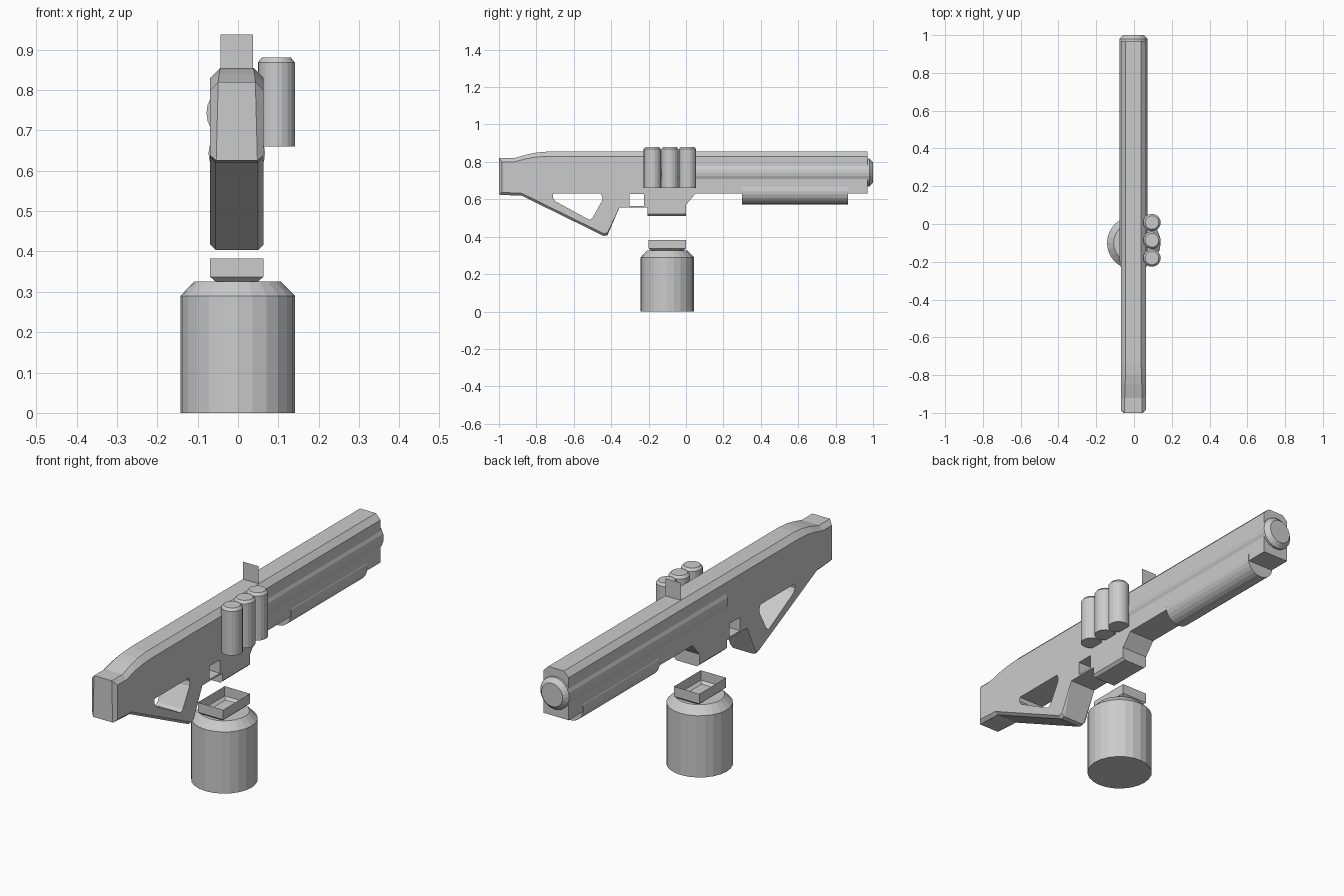
import bpy, bmesh
from math import pi, cos, sin
from mathutils import Matrix, Vector

if "Cube" in bpy.data.objects:
    bpy.data.objects.remove(bpy.data.objects["Cube"])

CX = -0.003   # centre plane of the body
HW = 0.066    # body half width


def finish(name, bm, matrix=Matrix()):
    bmesh.ops.remove_doubles(bm, verts=bm.verts, dist=0.0001)
    bmesh.ops.recalc_face_normals(bm, faces=bm.faces)
    bm.transform(matrix)
    mesh = bpy.data.meshes.new(name)
    bm.to_mesh(mesh)
    bm.free()
    obj = bpy.data.objects.new(name, mesh)
    bpy.context.collection.objects.link(obj)
    return obj


def loft(name, rings, cap_start=True, cap_end=True, matrix=Matrix()):
    """Skin closed rings of points."""
    bm = bmesh.new()
    loops = [[bm.verts.new(p) for p in ring] for ring in rings]
    for a, b in zip(loops, loops[1:]):
        for i in range(len(a)):
            j = (i + 1) % len(a)
            bm.faces.new((a[i], a[j], b[j], b[i]))
    if cap_start:
        bm.faces.new(loops[0][::-1])
    if cap_end:
        bm.faces.new(loops[-1])
    return finish(name, bm, matrix)


def lathe(name, profile, loc, sides, along_y=False):
    """Revolve (radius, height) pairs around z, or around y."""
    rings = [[(r * cos(2 * pi * i / sides), r * sin(2 * pi * i / sides), h)
              for i in range(sides)] for r, h in profile]
    m = Matrix.Translation(Vector(loc))
    if along_y:
        m = m @ Matrix.Rotation(-pi / 2, 4, 'X')
    return loft(name, rings, matrix=m)


def prism(name, outline, half):
    return loft(name, [[(CX + s * half, y, z) for y, z in outline] for s in (-1, 1)])


# Body side outline: y, z, and the chamfer inset (dy, dz) of the flat side
outline = [
    (-1.0, .82, .015, -.02), (-.92, .82, 0, -.02), (-.85, .84, 0, -.022),
    (-.80, .85, 0, -.024), (-.74, .855, 0, -.025), (.97, .855, 0, -.025),
    (.97, .63, 0, 0), (.05, .63, 0, 0), (0, .57, 0, 0),
    (0, .51, 0, .012), (-.205, .51, 0, .012), (-.205, .557, 0, 0),
    (-.355, .557, 0, 0), (-.42, .408, 0, .013), (-.44, .404, 0, .013),
    (-.88, .62, 0, .013), (-.91, .62, 0, .013), (-1.0, .625, .015, .013)]
rings = []
for side, inset in ((-1, 1), (-1, 0), (1, 0), (1, 1)):
    ring = []
    for y, z, dy, dz in outline:
        c = 0 if inset else max(abs(dy), abs(dz))
        ring.append((CX + side * (HW - c), y + dy * inset, z + dz * inset))
    rings.append(ring)
body = loft("body", rings)

# Openings through the stock and behind the magazine well
holes = {
    "stock_opening": [(-.71, .63), (-.455, .63), (-.447, .61), (-.45, .59),
                      (-.50, .50), (-.515, .49), (-.535, .50), (-.70, .59), (-.712, .61)],
    "trigger_opening": [(-.303, .628), (-.225, .628), (-.225, .565), (-.303, .565)]}
for name, pts in holes.items():
    cutter = prism(name + "_cutter", pts, 0.2)
    mod = body.modifiers.new(name, 'BOOLEAN')
    mod.operation = 'DIFFERENCE'
    mod.solver = 'EXACT'
    mod.object = cutter
    bpy.context.view_layer.objects.active = body
    bpy.ops.object.modifier_apply(modifier=name)
    bpy.data.objects.remove(cutter)

# Barrel with chamfered muzzle, and the fore grip beneath it
lathe("barrel", [(.075, -.2), (.075, .98), (.055, 1.0)], (CX, 0, .743), 24, True)
lathe("fore_grip", [(.07, .3), (.07, .865)], (CX, 0, .643), 24, True)

# Spare shells on the right side
for i, y in enumerate((-.18, -.086, .008)):
    lathe(f"shell_{i + 1}", [(.046, .66), (.046, .868), (.036, .88)], (.095, y, 0), 20)

# Flat sight blade
bm = bmesh.new()
bm.faces.new([bm.verts.new((CX + x, .10, z)) for x, z in
              ((-.04, .85), (.04, .85), (.04, .937), (-.04, .937))])
finish("sight", bm)

# Detached drum magazine with open rectangular neck
lathe("drum", [(.142, 0), (.142, .29), (.107, .326)], (-.001, -.10, 0), 24)
neck = []
for hx, hy, z in ((.053, .088, .326), (HW, .1, .337), (HW, .1, .383)):
    neck.append([(CX + sx * hx, -.10 + sy * hy, z)
                 for sx, sy in ((-1, -1), (1, -1), (1, 1), (-1, 1))])
loft("drum_neck", neck, cap_start=False, cap_end=False)
